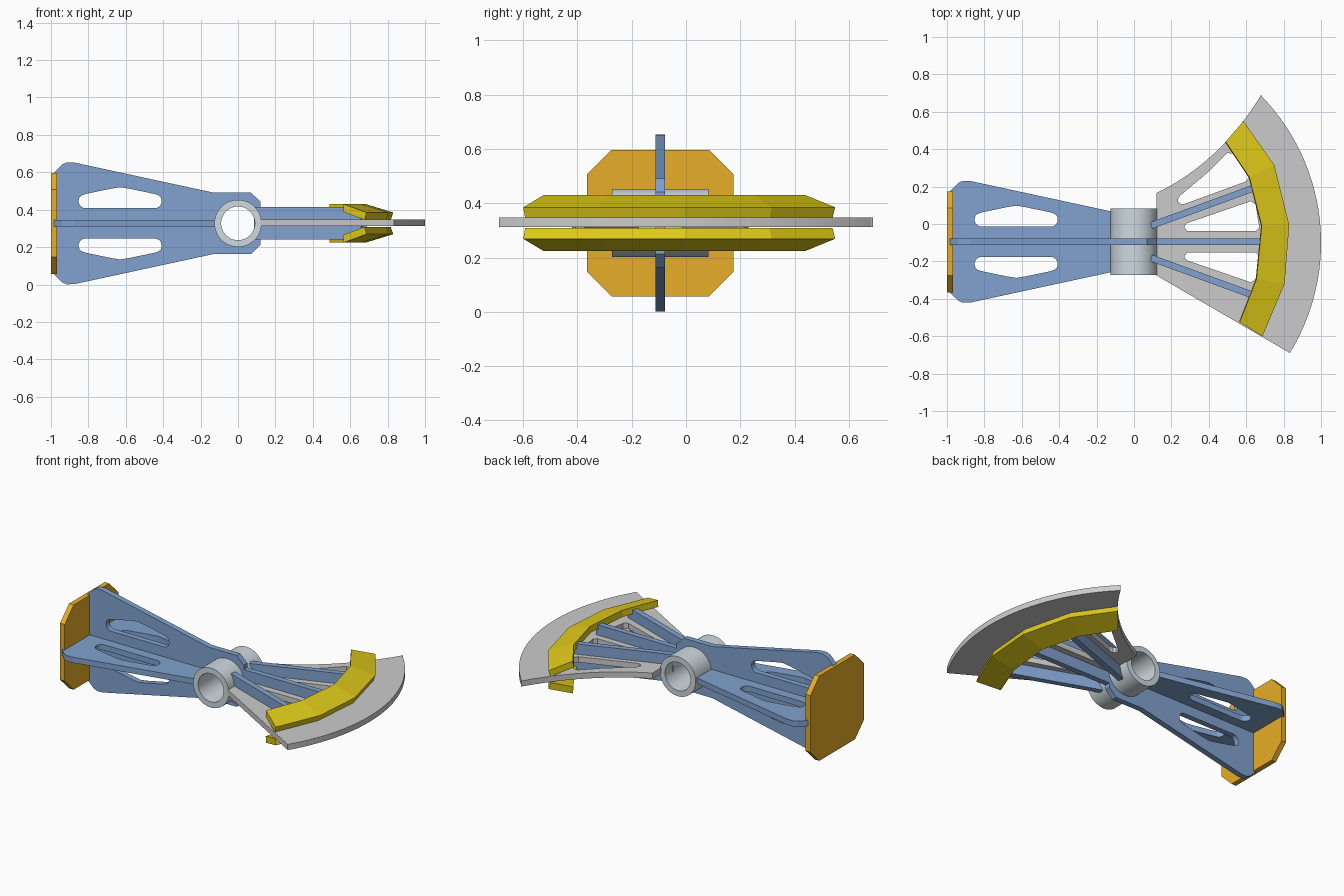
import bpy, bmesh, math

if "Cube" in bpy.data.objects:
    bpy.data.objects.remove(bpy.data.objects["Cube"])

YC, ZC = -0.095, 0.327      # symmetry planes of the mechanism
T = 0.018                   # half thickness of the sheet parts


def mat(name, rgb):
    m = bpy.data.materials.new(name)
    m.diffuse_color = (*rgb, 1)
    m.use_nodes = True
    m.node_tree.nodes["Principled BSDF"].inputs["Base Color"].default_value = m.diffuse_color
    return m


BLUE = mat("blue", (0.22, 0.36, 0.62))
ORANGE = mat("orange", (0.80, 0.42, 0.02))
YELLOW = mat("yellow", (0.75, 0.60, 0.01))
STEEL = mat("pale_steel", (0.62, 0.70, 0.74))


def sheet(name, loops, loc, rot=(0, 0, 0), material=None):
    """Flat sheet from an outline plus hole loops."""
    cu = bpy.data.curves.new(name, 'CURVE')
    cu.dimensions, cu.fill_mode, cu.extrude = '2D', 'BOTH', T
    for pts in loops:
        s = cu.splines.new('POLY')
        s.points.add(len(pts) - 1)
        for p, (x, y) in zip(s.points, pts):
            p.co = (x, y, 0, 1)
        s.use_cyclic_u, s.use_smooth = True, False
    ob = bpy.data.objects.new(name, cu)
    bpy.context.collection.objects.link(ob)
    ob.location, ob.rotation_euler = loc, rot
    bpy.ops.object.select_all(action='DESELECT')
    ob.select_set(True)
    bpy.context.view_layer.objects.active = ob
    bpy.ops.object.convert(target='MESH')
    ob = bpy.context.object
    ob.name = name
    if material:
        ob.data.materials.append(material)
    return ob


def solid(name, verts, faces, material):
    me = bpy.data.meshes.new(name)
    me.from_pydata(verts, [], faces)
    bm = bmesh.new()
    bm.from_mesh(me)
    bmesh.ops.recalc_face_normals(bm, faces=bm.faces)
    bm.to_mesh(me)
    bm.free()
    ob = bpy.data.objects.new(name, me)
    bpy.context.collection.objects.link(ob)
    if material:
        me.materials.append(material)
    return ob


def sweep(name, sections, material, closed=False):
    """Join equal-length point rings, capped unless closed."""
    n, k = len(sections), len(sections[0])
    verts = [p for s in sections for p in s]
    faces = [(i * k + j, i * k + (j + 1) % k, (i + 1) % n * k + (j + 1) % k, (i + 1) % n * k + j)
             for i in range(n if closed else n - 1) for j in range(k)]
    if not closed:
        faces += [tuple(range(k)), tuple(range((n - 1) * k, n * k))]
    return solid(name, verts, faces, material)


def flip(pts):
    return [(x, -y) for x, y in reversed(pts)]


def arc(cx, cy, r, a0, a1, n):
    return [(cx + r * math.cos(math.radians(a0 + (a1 - a0) * i / n)),
             cy + r * math.sin(math.radians(a0 + (a1 - a0) * i / n))) for i in range(n + 1)]


# Crossed tail webs with rounded slots
tail = [(-0.985, 0.27), (-0.94, 0.315), (-0.915, 0.326), (-0.875, 0.325)]
slot = (arc(-0.815, 0.118, 0.037, 170, 270, 5) + arc(-0.445, 0.118, 0.037, 270, 370, 5)
        + [(-0.412, 0.138), (-0.425, 0.15), (-0.45, 0.158), (-0.58, 0.185), (-0.63, 0.193),
           (-0.68, 0.185), (-0.81, 0.158), (-0.835, 0.15), (-0.848, 0.138)])
half = tail + [(-0.13, 0.164), (0.07, 0.164), (0.12, 0.115), (0.12, 0.087), (0.69, 0.087)]
bore = arc(0, 0, 0.11, 0, 352.5, 47)
sheet("vertical_web", [half + flip(half), slot, flip(slot), bore],
      (0, YC, ZC), (math.pi / 2, 0, 0), BLUE)
half = tail + [(-0.12, 0.162)]
sheet("horizontal_web", [half + flip(half), slot, flip(slot)], (0, YC, ZC), material=BLUE)

# Octagonal end plate
octagon = [(0.18, 0.27), (0.27, 0.18), (0.27, -0.18), (0.18, -0.27),
           (-0.18, -0.27), (-0.27, -0.18), (-0.27, 0.18), (-0.18, 0.27)]
sweep("end_plate", [[(x, YC + a, ZC + b) for a, b in octagon] for x in (-1.0, -0.967)], ORANGE)

# Pivot tube along y
rings = []
for i in range(64):
    c, s = math.cos(math.tau * i / 64), math.sin(math.tau * i / 64)
    rings.append([(r * c, YC + y, ZC + r * s) for r, y in
                  ((0.126, -0.178), (0.126, 0.178), (0.09, 0.178), (0.09, -0.178))])
tube = sweep("pivot_tube", rings, STEEL, closed=True)
bpy.ops.object.select_all(action='DESELECT')
tube.select_set(True)
bpy.context.view_layer.objects.active = tube
bpy.ops.object.shade_smooth_by_angle(angle=math.radians(35))

# Fan plate with a concave upper edge and three spoke openings
edge = []
for i in range(13):
    t = i / 12
    a, b, c = (1 - t) ** 2, 2 * t * (1 - t), t * t
    edge.append((0.12 * a + 0.46 * b + 0.68 * c, 0.165 * a + 0.33 * b + 0.69 * c))
fan = edge + arc(-0.125, -0.1, 1.125, 44, -31.6, 40) + [(0.12, -0.275)]
upper = [(0.235, 0.12), (0.25, 0.107), (0.27, 0.107), (0.60, 0.228), (0.615, 0.25),
         (0.53, 0.375), (0.50, 0.38), (0.40, 0.28), (0.25, 0.155), (0.237, 0.14)]
inner = [(0.27, -0.02), (0.285, -0.037), (0.65, -0.037), (0.67, -0.02),
         (0.65, 0.105), (0.625, 0.122), (0.285, 0.005), (0.272, -0.007)]
lower = [(x, 2 * YC - y) for x, y in reversed(inner)]
sheet("fan_plate", [fan, upper, inner, lower], (0, 0, ZC + 0.003))

# Two splayed fins beside the central web
for side, label in ((1, "upper"), (-1, "lower")):
    p, q = (0.092, YC + side * 0.087), (0.665, YC + side * 0.296)
    d = math.hypot(q[0] - p[0], q[1] - p[1])
    nx, ny = -(q[1] - p[1]) / d * T, (q[0] - p[0]) / d * T
    sweep("splayed_fin_" + label,
          [[(x + u * nx, y + u * ny, ZC + v * 0.087) for u, v in ((-1, -1), (1, -1), (1, 1), (-1, 1))]
           for x, y in (p, q)], BLUE)

# Sloped rim guards above and below the fan
outer_path = [(0.585, 0.55), (0.75, 0.315), (0.83, -0.005), (0.805, -0.32), (0.687, -0.60)]
inner_path = [(0.49, 0.44), (0.617, 0.25), (0.683, -0.01), (0.655, -0.295), (0.565, -0.525)]
for side, label in ((1, "top"), (-1, "bottom")):
    secs = []
    for (ox, oy), (ix, iy) in zip(outer_path, inner_path):
        k = 0.09            # slight undercut of the outer and inner faces
        dx, dy = (ox - ix) * k, (oy - iy) * k
        secs.append([(ix, iy, ZC + side * 0.103), (ox, oy, ZC + side * 0.058),
                     (ox - dx, oy - dy, ZC + side * 0.019), (ix - dx * 0.3, iy - dy * 0.3, ZC + side * 0.062)])
    sweep("rim_guard_" + label, secs, YELLOW)
